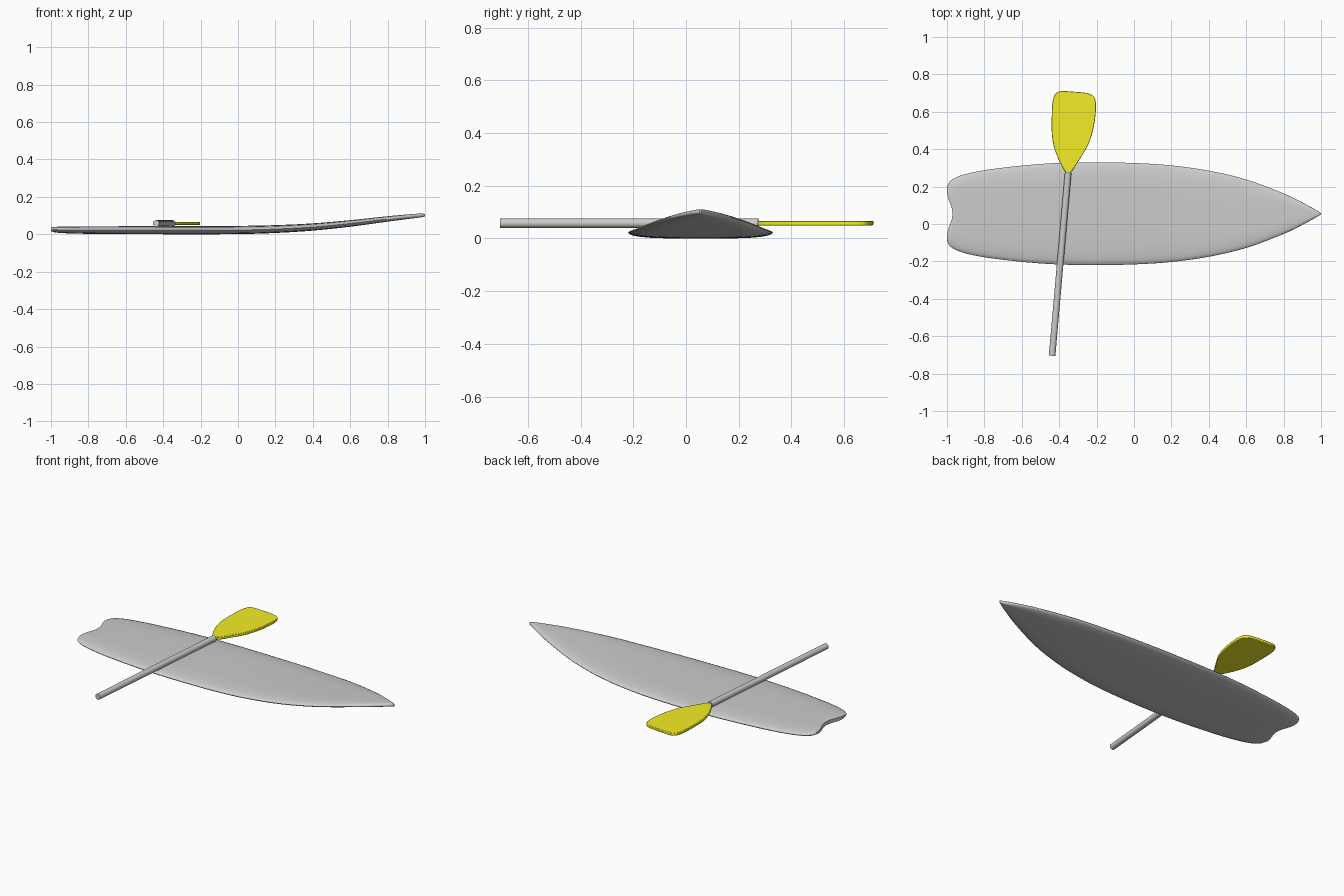
import bpy, bmesh, math
from mathutils import Vector

if "Cube" in bpy.data.objects:
    bpy.data.objects.remove(bpy.data.objects["Cube"])


def smooth_path(pts, steps, closed=False):
    """Catmull-Rom resampling of points of any dimension."""
    n, out = len(pts), []
    get = (lambda i: Vector(pts[i % n])) if closed else (lambda i: Vector(pts[max(0, min(n - 1, i))]))
    for i in range(n if closed else n - 1):
        a, b, c, d = (get(i + k) for k in (-1, 0, 1, 2))
        for s in range(steps):
            t = s / steps
            out.append(0.5 * (2 * b + (c - a) * t + (2 * a - 5 * b + 4 * c - d) * t ** 2
                              + (3 * b - a - 3 * c + d) * t ** 3))
    if not closed:
        out.append(get(n - 1))
    return out


def finish(bm, name, angle):
    bmesh.ops.recalc_face_normals(bm, faces=bm.faces)
    me = bpy.data.meshes.new(name)
    bm.to_mesh(me)
    bm.free()
    ob = bpy.data.objects.new(name, me)
    bpy.context.collection.objects.link(ob)
    bpy.ops.object.select_all(action='DESELECT')
    ob.select_set(True)
    bpy.context.view_layer.objects.active = ob
    bpy.ops.object.shade_smooth_by_angle(angle=math.radians(angle))
    return ob


# Board: stations of x, half width, centre height, thickness
stations = [(-1.0, .145, .026, .022), (-.985, .172, .025, .03), (-.95, .195, .024, .035),
            (-.88, .217, .023, .038), (-.75, .24, .022, .041), (-.5, .266, .022, .043),
            (-.25, .275, .022, .044), (0, .271, .023, .044), (.2, .258, .028, .042),
            (.4, .23, .039, .039), (.6, .183, .058, .035), (.8, .108, .082, .029),
            (.9, .06, .093, .025), (.97, .022, .1, .021), (1.0, .003, .102, .014)]
HALF = 16
bm = bmesh.new()
rings = []
for x, hw, z, th in smooth_path(stations, 4):
    ring = []
    for k in range(2 * HALF):
        a = math.pi * k / HALF
        u = math.cos(a)
        h = th / 2 * math.sqrt(max(0, 1 - u ** 4)) * (1 if k < HALF else -1)
        # swallow-tail notch fades out towards the middle of the board
        fade = max(0, min(1, (-.75 - x) / .25))
        notch = .03 * fade * (.5 + .5 * math.cos(math.pi * min(1, abs(u * hw) / .12)))
        ring.append(bm.verts.new((x + notch, .055 + u * hw, z + h)))
    rings.append(ring)
N = 2 * HALF
for r, s in zip(rings, rings[1:]):
    for k in range(N):
        bm.faces.new((r[k], r[(k + 1) % N], s[(k + 1) % N], s[k]))
for r in (rings[0], rings[-1]):
    bm.faces.new((r[0], r[1], r[-1]))
    bm.faces.new((r[HALF], r[HALF - 1], r[HALF + 1]))
    for k in range(1, HALF - 1):
        bm.faces.new((r[k], r[k + 1], r[N - k - 1], r[N - k]))
finish(bm, "board", 50)

# Paddle shaft lying across the deck
start, end = Vector((-.438, -.705, .058)), Vector((-.352, .275, .058))
axis = end - start
bm = bmesh.new()
bmesh.ops.create_cone(bm, cap_ends=True, segments=24, radius1=.0175, radius2=.0175, depth=axis.length)
shaft = finish(bm, "paddle_shaft", 40)
shaft.location = (start + end) / 2
shaft.rotation_euler = axis.to_track_quat('Z', 'Y').to_euler()

# Paddle blade: smoothed outline, extruded and softly rounded
outline = [(-.366, .279), (-.41, .36), (-.436, .45), (-.44, .55), (-.434, .66), (-.405, .707),
           (-.32, .707), (-.235, .695), (-.205, .655), (-.21, .55), (-.238, .44),
           (-.285, .355), (-.337, .279)]
bm = bmesh.new()
face = bm.faces.new([bm.verts.new((p.x, p.y, .05)) for p in smooth_path(outline, 5, True)])
top = bmesh.ops.extrude_face_region(bm, geom=[face])
bmesh.ops.translate(bm, vec=(0, 0, .017), verts=[v for v in top['geom'] if isinstance(v, bmesh.types.BMVert)])
blade = finish(bm, "paddle_blade", 40)
bev = blade.modifiers.new("edge_round", 'BEVEL')
bev.width, bev.segments, bev.limit_method = .003, 2, 'ANGLE'
bev.angle_limit = math.radians(60)
yellow = bpy.data.materials.new("yellow")
yellow.diffuse_color = (.9, .85, .02, 1)
yellow.use_nodes = True
yellow.node_tree.nodes["Principled BSDF"].inputs["Base Color"].default_value = yellow.diffuse_color
blade.data.materials.append(yellow)
